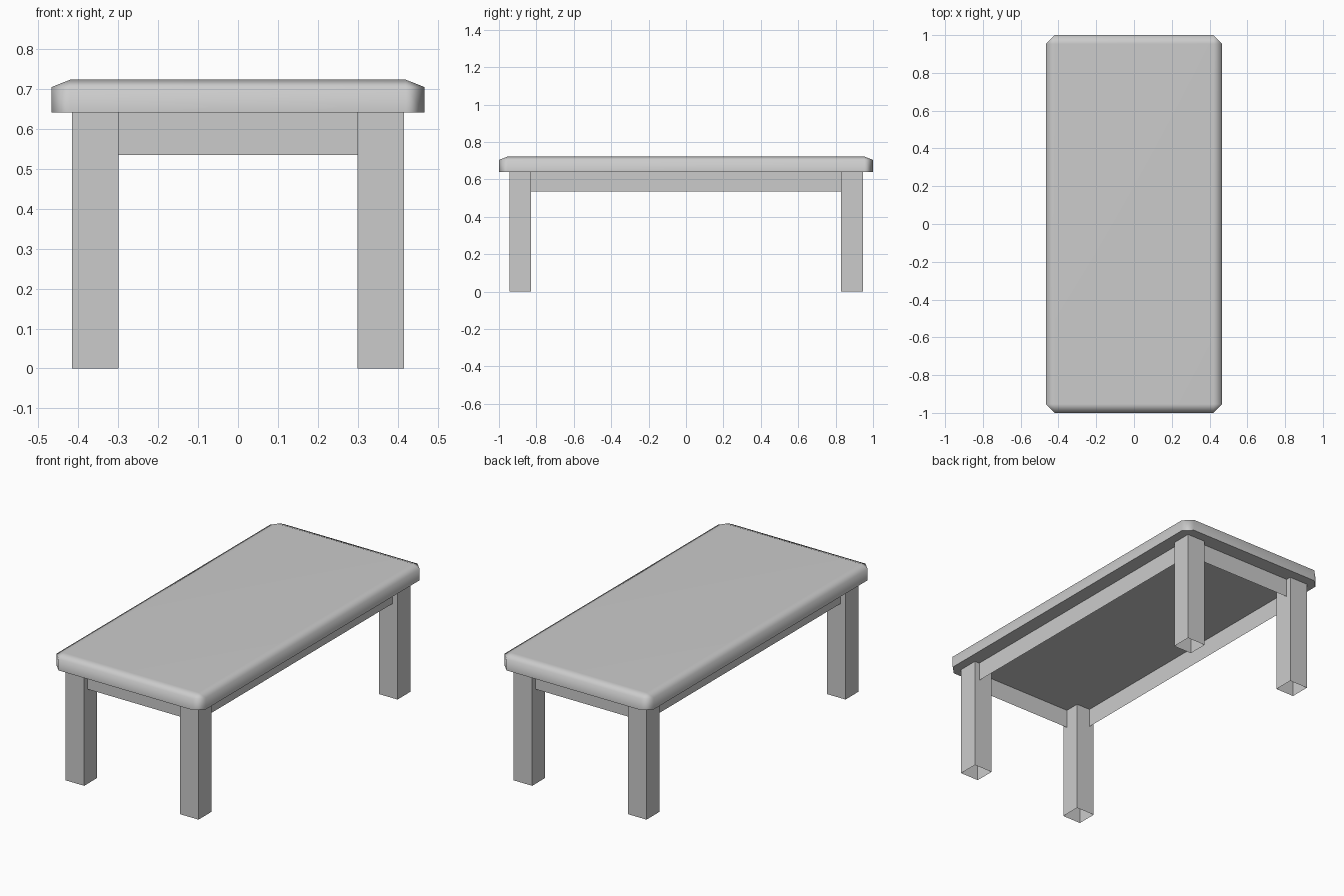
import bpy
import bmesh
import math
from mathutils import Vector

if "Cube" in bpy.data.objects:
    bpy.data.objects.remove(bpy.data.objects["Cube"])

LEG_IN_X, LEG_OUT_X = 0.299, 0.415
LEG_IN_Y, LEG_OUT_Y = 0.83, 0.945
UNDERSIDE, TOP, APRON_Z = 0.64, 0.7225, 0.534
INSET = 0.03          # apron set back from the outer leg faces


def add_object(name, bm):
    bmesh.ops.recalc_face_normals(bm, faces=bm.faces)
    mesh = bpy.data.meshes.new(name)
    bm.to_mesh(mesh)
    bm.free()
    obj = bpy.data.objects.new(name, mesh)
    bpy.context.collection.objects.link(obj)
    return obj


def box(lo, hi):
    bm = bmesh.new()
    bmesh.ops.create_cube(bm, size=1)
    lo, hi = Vector(lo), Vector(hi)
    bmesh.ops.scale(bm, vec=hi - lo, verts=bm.verts)
    bmesh.ops.translate(bm, vec=(lo + hi) / 2, verts=bm.verts)
    return bm


# Table top: chamfered on the vertical and upper edges, then flattened
chamfer, drop = 0.047, 0.0185
stretch = chamfer / drop
bm = box((-0.467, -1, 0), (0.467, 1, (TOP - UNDERSIDE) * stretch))
edges = [e for e in bm.edges if max(v.co.z for v in e.verts) > 0.01]
bmesh.ops.bevel(bm, geom=edges, offset=chamfer, segments=1, affect='EDGES')
bmesh.ops.scale(bm, vec=(1, 1, 1 / stretch), verts=bm.verts)
bmesh.ops.translate(bm, vec=(0, 0, UNDERSIDE), verts=bm.verts)
table_top = add_object("table_top", bm)
bpy.context.view_layer.objects.active = table_top
table_top.select_set(True)
bpy.ops.object.shade_smooth_by_angle(angle=math.radians(75))
normals = table_top.modifiers.new("weighted_normals", 'WEIGHTED_NORMAL')
normals.keep_sharp = True

# Legs: square tubes, open at the ends
for sx, side in ((-1, "left"), (1, "right")):
    for sy, end in ((-1, "front"), (1, "back")):
        xs = sorted((sx * LEG_IN_X, sx * LEG_OUT_X))
        ys = sorted((sy * LEG_IN_Y, sy * LEG_OUT_Y))
        bm = box((xs[0], ys[0], 0), (xs[1], ys[1], UNDERSIDE))
        caps = [f for f in bm.faces if abs(f.normal.z) > 0.5]
        bmesh.ops.delete(bm, geom=caps, context='FACES_ONLY')
        add_object(f"{end}_{side}_leg", bm)


# Aprons: single thin panels between the legs
def apron(name, a, b):
    bm = bmesh.new()
    corners = [(*a, APRON_Z), (*b, APRON_Z), (*b, UNDERSIDE), (*a, UNDERSIDE)]
    bm.faces.new([bm.verts.new(c) for c in corners])
    add_object(name, bm)


x, y = LEG_OUT_X - INSET, LEG_OUT_Y - INSET
apron("front_apron", (-LEG_IN_X, -y), (LEG_IN_X, -y))
apron("back_apron", (LEG_IN_X, y), (-LEG_IN_X, y))
apron("right_apron", (x, -LEG_IN_Y), (x, LEG_IN_Y))
apron("left_apron", (-x, LEG_IN_Y), (-x, -LEG_IN_Y))
